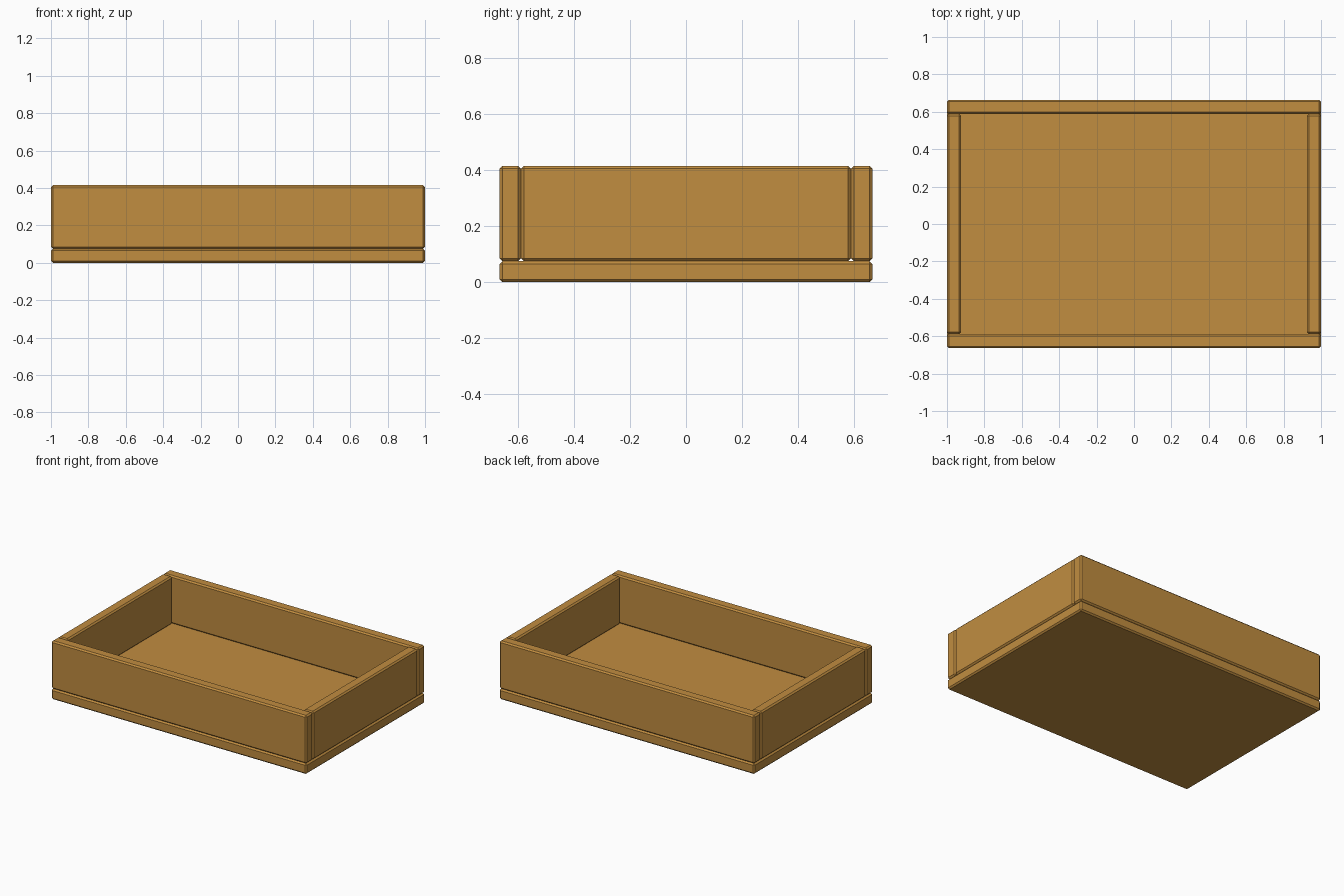
import bpy

if "Cube" in bpy.data.objects:
    bpy.data.objects.remove(bpy.data.objects["Cube"])

wood = bpy.data.materials.new("warm_wood")
wood.diffuse_color = (0.533, 0.266, 0.051, 1)
wood.use_nodes = True
wood.node_tree.nodes["Principled BSDF"].inputs["Base Color"].default_value = wood.diffuse_color


def board(name, x, y, z):
    """Chamfered board spanning the given (min, max) ranges."""
    spans = (x, y, z)
    bpy.ops.mesh.primitive_cube_add(size=1, location=[(a + b) / 2 for a, b in spans])
    ob = bpy.context.object
    ob.name = name
    ob.scale = [b - a for a, b in spans]
    bpy.ops.object.transform_apply(location=False, rotation=False, scale=True)
    ob.data.materials.append(wood)
    bevel = ob.modifiers.new("chamfer", 'BEVEL')
    bevel.width = 0.01
    bevel.segments = 1
    return ob


LENGTH, DEPTH = 1.0, 0.664       # half sizes
INNER = 0.588                    # half depth between long walls
THICK = 0.075                    # board thickness
TOP = 0.415

# Tray floor
board("base", (-LENGTH, LENGTH), (-DEPTH, DEPTH), (0, THICK))

# Long walls
wall_z = (THICK, TOP)
board("front_wall", (-LENGTH, LENGTH), (-DEPTH, -INNER), wall_z)
board("back_wall", (-LENGTH, LENGTH), (INNER, DEPTH), wall_z)

# Short walls fitted between the long ones
board("left_wall", (-LENGTH, -LENGTH + THICK), (-INNER, INNER), wall_z)
board("right_wall", (LENGTH - THICK, LENGTH), (-INNER, INNER), wall_z)
